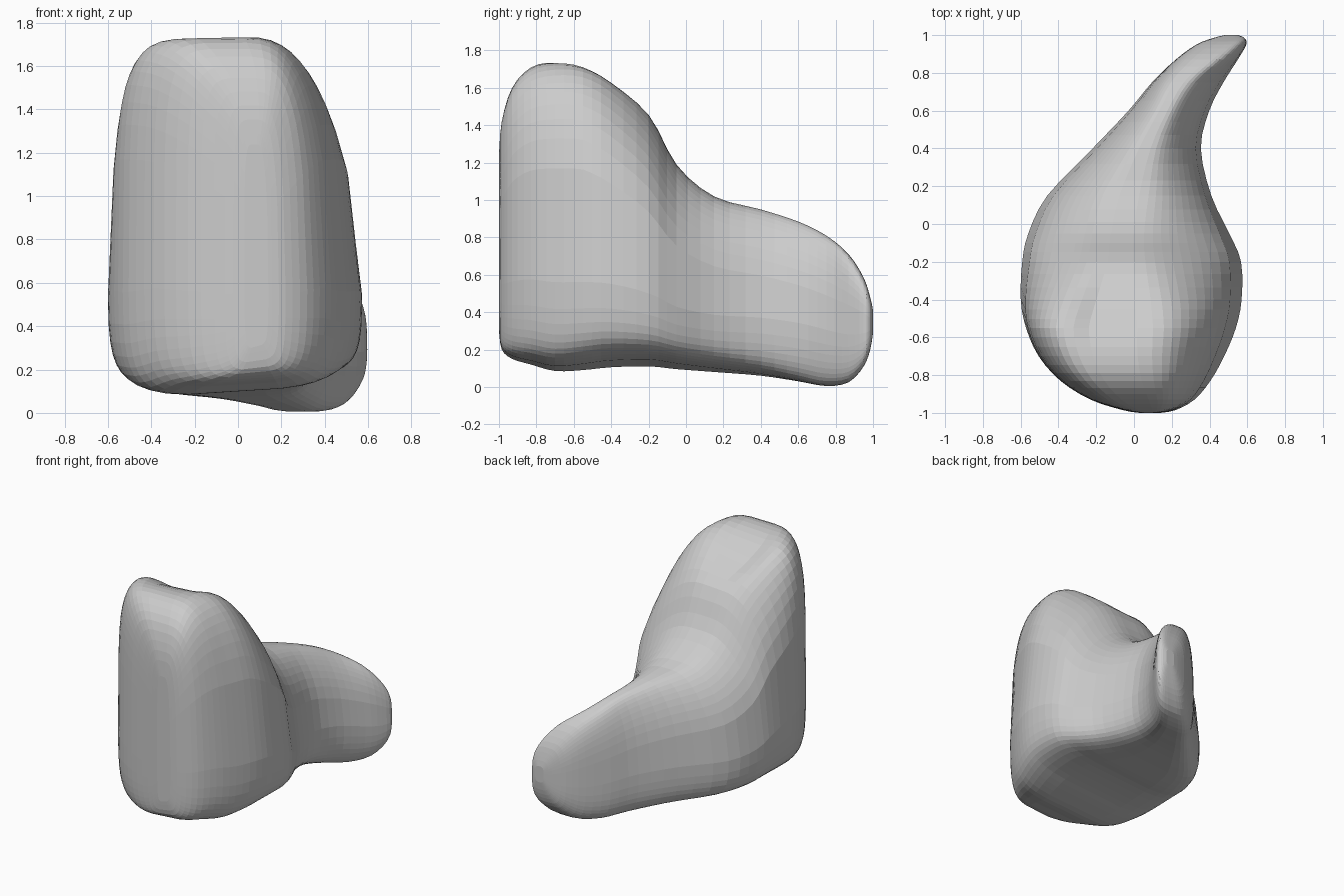
import bpy, bmesh, math

# Cross-sections along the body: y, left x, right x, bottom z, top z, right-top inset, left-top inset
STATIONS = [
    (-1.00, 0.03, 0.14, 0.30, 1.24, 0.02, 0.00),
    (-0.985, -0.06, 0.22, 0.20, 1.42, 0.04, 0.00),
    (-0.93, -0.23, 0.32, 0.15, 1.60, 0.08, 0.00),
    (-0.83, -0.39, 0.405, 0.12, 1.71, 0.14, 0.01),
    (-0.70, -0.505, 0.478, 0.085, 1.745, 0.19, 0.02),
    (-0.55, -0.572, 0.54, 0.09, 1.735, 0.23, 0.04),
    (-0.40, -0.60, 0.57, 0.105, 1.66, 0.27, 0.11),
    (-0.20, -0.592, 0.567, 0.11, 1.47, 0.32, 0.20),
    (-0.05, -0.56, 0.505, 0.095, 1.19, 0.28, 0.21),
    (0.15, -0.46, 0.41, 0.08, 1.02, 0.18, 0.18),
    (0.40, -0.22, 0.355, 0.06, 0.95, 0.15, 0.13),
    (0.60, -0.03, 0.40, 0.03, 0.885, 0.14, 0.08),
    (0.75, 0.095, 0.475, 0.005, 0.81, 0.12, 0.03),
    (0.87, 0.22, 0.55, 0.025, 0.71, 0.05, 0.00),
    (0.95, 0.33, 0.595, 0.11, 0.585, 0.02, 0.00),
    (0.985, 0.42, 0.585, 0.20, 0.48, 0.00, 0.00),
    (1.00, 0.48, 0.55, 0.29, 0.41, 0.00, 0.00),
]
SIDES = 44
STEPS = 3


def spline(a, b, c, d, t):
    return [0.5 * (2*q + (r-p)*t + (2*p-5*q+4*r-s)*t*t + (3*q-p-3*r+s)*t**3)
            for p, q, r, s in zip(a, b, c, d)]


def rows():
    n = len(STATIONS)
    for i in range(n - 1):
        pts = [STATIONS[min(max(i + k, 0), n - 1)] for k in (-1, 0, 1, 2)]
        for s in range(STEPS):
            yield spline(*pts, s / STEPS)
    yield STATIONS[-1]


def soft(v, p):
    return math.copysign(abs(v) ** p, v)


def clamp(v):
    return min(max(v, 0), 1)


def ring(bm, row):
    y, xl, xr, zb, zt, inset_r, inset_l = row
    tail, back = clamp((y + 0.2) / 0.9), clamp((y + 0.55) / 0.4)
    verts = []
    for k in range(SIDES):
        a = 2 * math.pi * (k + 0.5) / SIDES
        # boxy front with a crisp underside, rounder back and tail
        p = 0.32 + 0.2 * tail if math.sin(a) < 0 else 0.45 + 0.15 * back
        u, v = soft(math.cos(a), p), soft(math.sin(a), p)
        z = (zb + zt) / 2 + v * (zt - zb) / 2
        f = max(0, (v + 0.4) / 1.4) ** 2
        r, l = xr - inset_r * f, xl + inset_l * f
        x = (l + r) / 2 + u * (r - l) / 2
        # shallow hollow in the crown, lifted right edge of the base
        if v > 0:
            z -= 0.10 * v**4 * math.exp(-((x + 0.14) / 0.2)**2 - ((y + 0.45) / 0.2)**2)
        else:
            z += 0.07 * v**4 * max(0, u + 0.1) * clamp(1.2 - 1.2 * abs(y + 0.3))
        verts.append(bm.verts.new((x, min(max(y, -1), 1), max(z, 0))))
    return verts


# Body and tail as one continuous skin
bm = bmesh.new()
rings = [ring(bm, r) for r in rows()]
for a, b in zip(rings, rings[1:]):
    for k in range(SIDES):
        j = (k + 1) % SIDES
        bm.faces.new((a[k], a[j], b[j], b[k]))
for end in (rings[0], rings[-1]):
    bm.faces.new(end)
bmesh.ops.recalc_face_normals(bm, faces=bm.faces)
mesh = bpy.data.meshes.new("rounded_body")
bm.to_mesh(mesh)
bm.free()
body = bpy.data.objects.new("rounded_body", mesh)
bpy.context.collection.objects.link(body)
